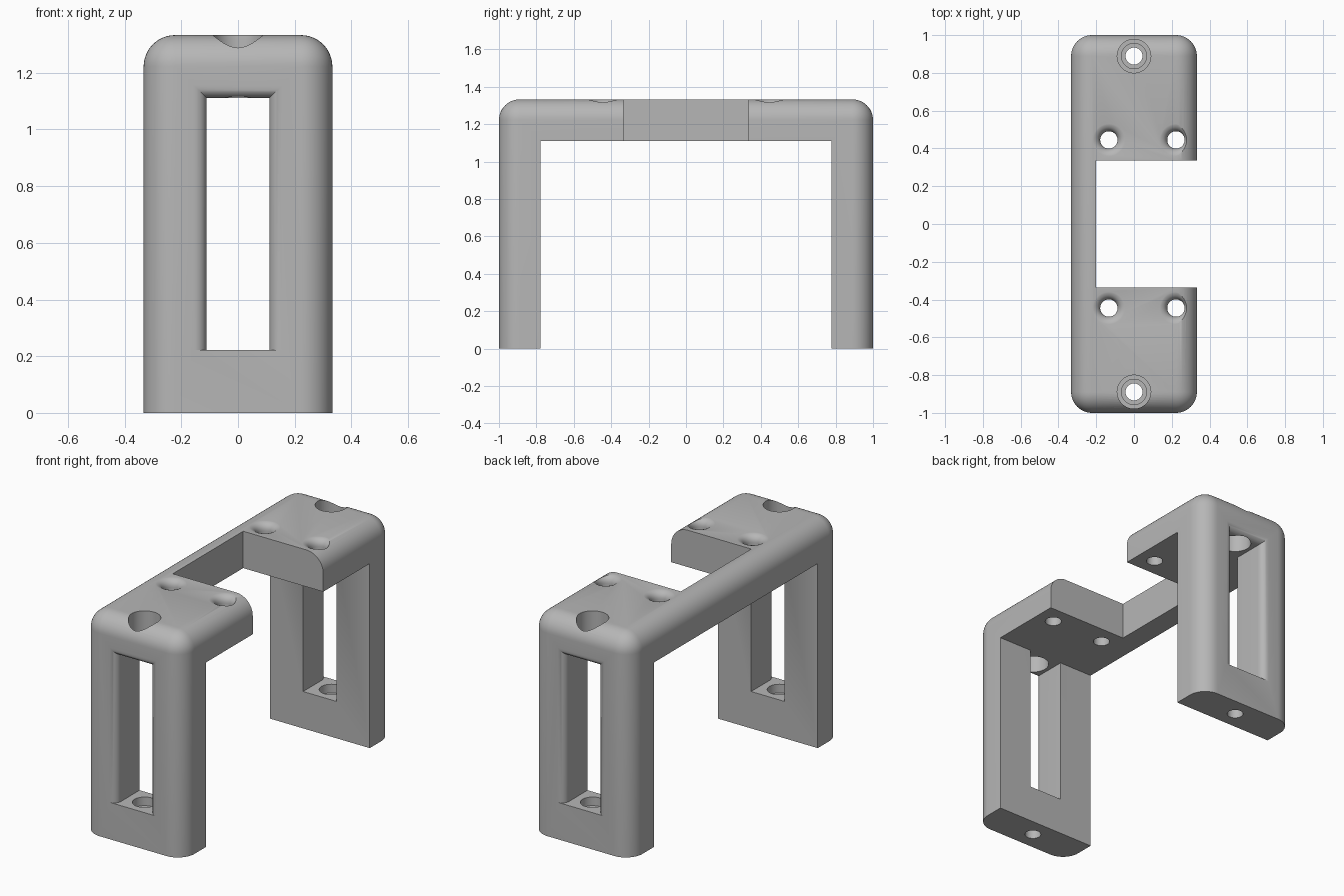
import bpy, bmesh
from math import sin, cos, pi
from mathutils import Matrix, Vector

old = bpy.data.objects.get("Cube")
if old:
    bpy.data.objects.remove(old, do_unlink=True)

HALF_W, HEIGHT, WALL, ROUND, FILLET = 0.333, 1.333, 0.222, 0.111, 0.044
UNDER = HEIGHT - WALL          # underside of the top plate
INNER = 1 - WALL               # inner face of each leg

grey = bpy.data.materials.new("grey plastic")
grey.use_nodes = True
colour = (0.47, 0.47, 0.47, 1)
grey.diffuse_color = colour
grey.node_tree.nodes["Principled BSDF"].inputs["Base Color"].default_value = colour


def to_object(name, bm):
    bmesh.ops.recalc_face_normals(bm, faces=bm.faces)
    mesh = bpy.data.meshes.new(name)
    bm.to_mesh(mesh)
    bm.free()
    mesh.materials.append(grey)
    obj = bpy.data.objects.new(name, mesh)
    bpy.context.collection.objects.link(obj)
    return obj


def box(lo, hi):
    bm = bmesh.new()
    lo, hi = Vector(lo), Vector(hi)
    size = Matrix.Diagonal((*(hi - lo), 1))
    bmesh.ops.create_cube(bm, size=1, matrix=Matrix.Translation((lo + hi) / 2) @ size)
    return bm


def loft(rings):
    """Closed solid through a list of equal-length rings of points."""
    bm = bmesh.new()
    loops = [[bm.verts.new(p) for p in ring] for ring in rings]
    for a, b in zip(loops, loops[1:]):
        for i in range(len(a)):
            j = (i + 1) % len(a)
            bm.faces.new((a[i], a[j], b[j], b[i]))
    bm.faces.new(loops[0])
    bm.faces.new(loops[-1])
    return bm


def turned(x, y, profile, sides=40):
    """Solid of revolution about a vertical axis from (radius, z) pairs."""
    angles = [2 * pi * i / sides for i in range(sides)]
    return loft([[(x + r * cos(a), y + r * sin(a), z) for a in angles]
                 for r, z in profile])


def cut(body, bm):
    cutter = to_object("cutter", bm)
    cutter.hide_render = True
    mod = body.modifiers.new("cut", "BOOLEAN")
    mod.operation, mod.solver, mod.object = "DIFFERENCE", "EXACT", cutter
    bpy.ops.object.modifier_apply(modifier=mod.name)
    bpy.data.objects.remove(cutter, do_unlink=True)


# Rounded block: every edge except those of the base
bm = box((-HALF_W, -1, 0), (HALF_W, 1, HEIGHT))
edges = [e for e in bm.edges if max(v.co.z for v in e.verts) > 0.1]
bmesh.ops.bevel(bm, geom=edges, offset=ROUND, segments=12, profile=0.5, affect="EDGES")
body = to_object("bracket_frame", bm)
bpy.context.view_layer.objects.active = body
body.select_set(True)

# Space between the legs, and the side notch in the top plate
cut(body, box((-1, -INNER, -1), (1, INNER, UNDER)))
cut(body, box((-0.2, -0.335, 0.9), (1, 0.335, 2)))

# Fillet steps: (sideways growth, distance from the outer surface)
steps = [(FILLET * (1 - cos(a)), FILLET * (1 - sin(a)))
         for a in (pi / 2 * i / 8 for i in range(9))]

for side in (-1, 1):
    # Leg window, flared outward at the sides and top
    rings = []
    for grow, y in [(0, 0.7)] + [(g, 1 - d) for g, d in steps] + [(FILLET, 1.1)]:
        w, top = 0.111 + grow, UNDER + grow
        rings.append([(-w, side * y, WALL), (w, side * y, WALL),
                      (w, side * y, top), (-w, side * y, top)])
    cut(body, loft(rings))

    # Screwdriver access hole above, counterbored screw hole in the foot
    cut(body, turned(0, side * 0.889, [(0.089, 0.9), (0.089, 1.5)]))
    cut(body, turned(0, side * 0.889, [(0.045, -0.1), (0.045, 0.17),
                                       (0.067, 0.17), (0.067, 0.3)]))

    # Mounting holes with rounded rims
    for x in (-0.133, 0.222):
        rim = [(0.046 + g, HEIGHT - d) for g, d in
               ((FILLET * (1 - cos(a)), FILLET * (1 - sin(a)))
                for a in (pi / 2 * i / 6 for i in range(6)))]
        rim += [(0.046 + FILLET, HEIGHT + 0.001), (0.046 + FILLET, 1.5)]
        cut(body, turned(x, side * 0.445, [(0.046, 1.0)] + rim))

bpy.ops.object.shade_smooth_by_angle(angle=pi / 6)
